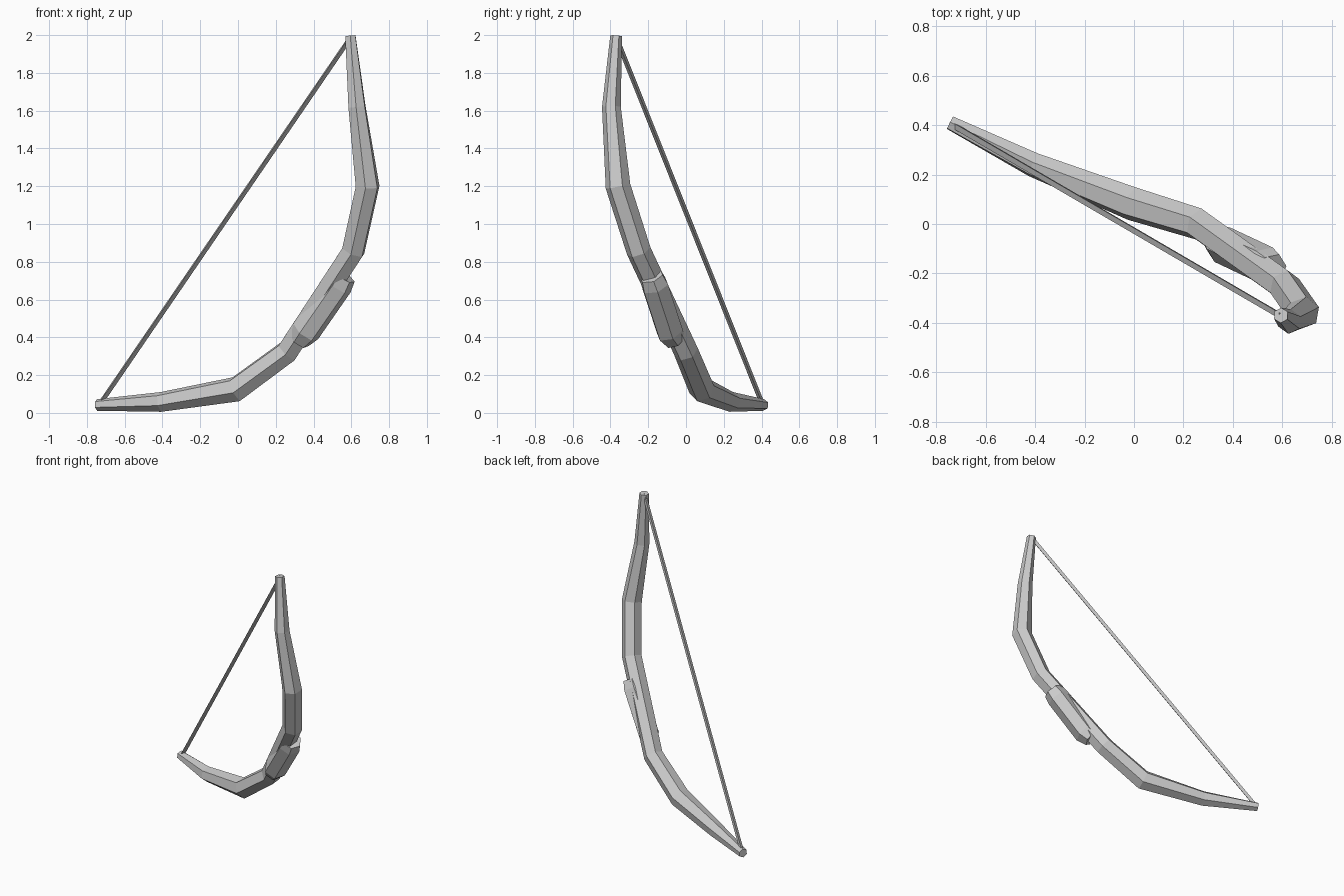
import bpy
import bmesh
from math import cos, sin, pi
from mathutils import Vector

cube = bpy.data.objects.get("Cube")
if cube:
    bpy.data.objects.remove(cube, do_unlink=True)

# One plain grey for everything
GREY = (0.6, 0.6, 0.6, 1)
grey = bpy.data.materials.new("plain_grey")
grey.use_nodes = True
grey.diffuse_color = GREY
grey.node_tree.nodes["Principled BSDF"].inputs["Base Color"].default_value = GREY

# Direction from the string out to the belly of the bow
OUT = Vector((0.73, -0.29, -0.61))


def tube(name, stations, sides, turn=0.0):
    """Loft a faceted tube through (x, y, z, radius) stations, with capped ends."""
    bm = bmesh.new()
    points = [Vector(s[:3]) for s in stations]
    rings = []
    for i, center in enumerate(points):
        steps = [b - a for a, b in zip(points, points[1:])][max(i - 1, 0):i + 1]
        tangent = sum((s.normalized() for s in steps), Vector()).normalized()
        normal = (OUT - tangent * OUT.dot(tangent)).normalized()
        side = tangent.cross(normal)
        ring = []
        for k in range(sides):
            ang = turn + 2 * pi * k / sides
            offset = normal * cos(ang) + side * sin(ang)
            ring.append(bm.verts.new(center + stations[i][3] * offset))
        rings.append(ring)
    for lower, upper in zip(rings, rings[1:]):
        for k in range(sides):
            n = (k + 1) % sides
            bm.faces.new((lower[k], lower[n], upper[n], upper[k]))
    bm.faces.new(rings[0])
    bm.faces.new(rings[-1])
    bmesh.ops.recalc_face_normals(bm, faces=bm.faces[:])
    mesh = bpy.data.meshes.new(name)
    bm.to_mesh(mesh)
    bm.free()
    mesh.materials.append(grey)
    obj = bpy.data.objects.new(name, mesh)
    bpy.context.collection.objects.link(obj)
    return obj


# Limbs: one tube from the lower tip to the upper tip
tube("bow_limbs", [
    (-0.745, 0.41, 0.042, 0.031),
    (-0.408, 0.24, 0.058, 0.053),
    (-0.01, 0.083, 0.125, 0.07),
    (0.262, 0.0, 0.325, 0.066),
    (0.61, -0.25, 0.857, 0.066),
    (0.686, -0.36, 1.2, 0.067),
    (0.63, -0.395, 1.62, 0.05),
    (0.595, -0.37, 1.996, 0.031)], 6, -0.2)

# Thicker grip around the middle, pushed towards the belly
tube("grip", [
    (0.325, -0.055, 0.385, 0.06),
    (0.36, -0.085, 0.43, 0.077),
    (0.53, -0.165, 0.675, 0.077),
    (0.56, -0.183, 0.725, 0.066)], 6, pi / 6)

# String between the tips
tube("bow_string", [(-0.735, 0.405, 0.045, 0.015), (0.595, -0.37, 1.99, 0.015)], 3, -pi / 2)
